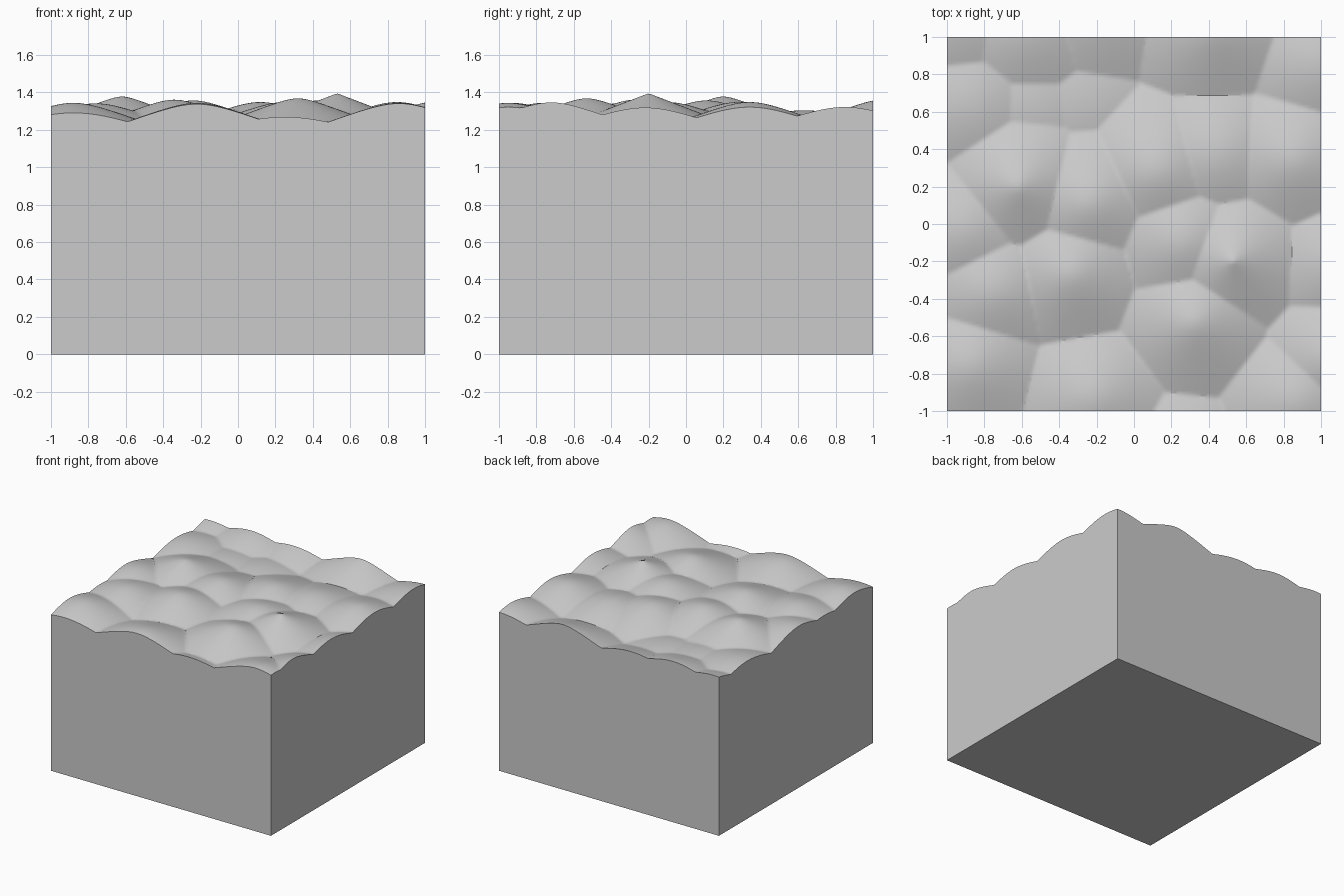
import bpy, bmesh, math

if "Cube" in bpy.data.objects:
    bpy.data.objects.remove(bpy.data.objects["Cube"])

# mound centres: x, y, and how far each one is blunted (squared depth)
MOUNDS = [
    (0.53, -0.20, 0.0), (0.32, -0.53, 0.005), (0.25, -0.10, 0.015),
    (-0.34, -0.27, 0.008), (-0.24, 0.11, 0.01), (-0.62, 0.20, 0.002),
    (0.12, 0.28, 0.015), (0.43, 0.36, 0.032), (0.85, 0.34, 0.015),
    (1.10, -0.22, 0.03), (1.00, 0.85, 0.037), (0.42, 1.05, 0.008),
    (-0.20, 1.15, 0.04), (-0.58, 1.05, 0.035), (-0.95, 1.10, 0.045),
    (-0.90, 0.63, 0.057), (-0.58, 0.62, 0.11), (-0.28, 0.65, 0.135),
    (-0.92, -0.04, 0.025), (-0.76, -0.36, 0.02), (-0.88, -0.76, 0.018),
    (-0.22, -0.93, 0.018), (0.25, -1.20, 0.07), (0.86, -0.95, 0.018),
    (1.08, -0.72, 0.01),
]
PEAK, SLOPE = 1.395, 0.38


def surface_height(x, y):
    nearest = min((x - a) ** 2 + (y - b) ** 2 + w for a, b, w in MOUNDS)
    return PEAK - SLOPE * math.sqrt(nearest)


# bumpy top: fine grid displaced into rounded cellular mounds
bm = bmesh.new()
bmesh.ops.create_grid(bm, x_segments=128, y_segments=128, size=1)
for v in bm.verts:
    v.co.z = surface_height(v.co.x, v.co.y)

# straight side walls and flat base
rim = [e for e in bm.edges if e.is_boundary]
walls = bmesh.ops.extrude_edge_only(bm, edges=rim)["geom"]
for v in walls:
    if isinstance(v, bmesh.types.BMVert):
        v.co.z = 0
base_edges = [e for e in bm.edges if e.is_boundary]
bmesh.ops.contextual_create(bm, geom=base_edges)
bmesh.ops.recalc_face_normals(bm, faces=bm.faces)

mesh = bpy.data.meshes.new("ground_block")
bm.to_mesh(mesh)
bm.free()
block = bpy.data.objects.new("ground_block", mesh)
bpy.context.collection.objects.link(block)

# smooth mounds, sharp block corners
bpy.context.view_layer.objects.active = block
block.select_set(True)
bpy.ops.object.shade_smooth_by_angle(angle=math.radians(30))
